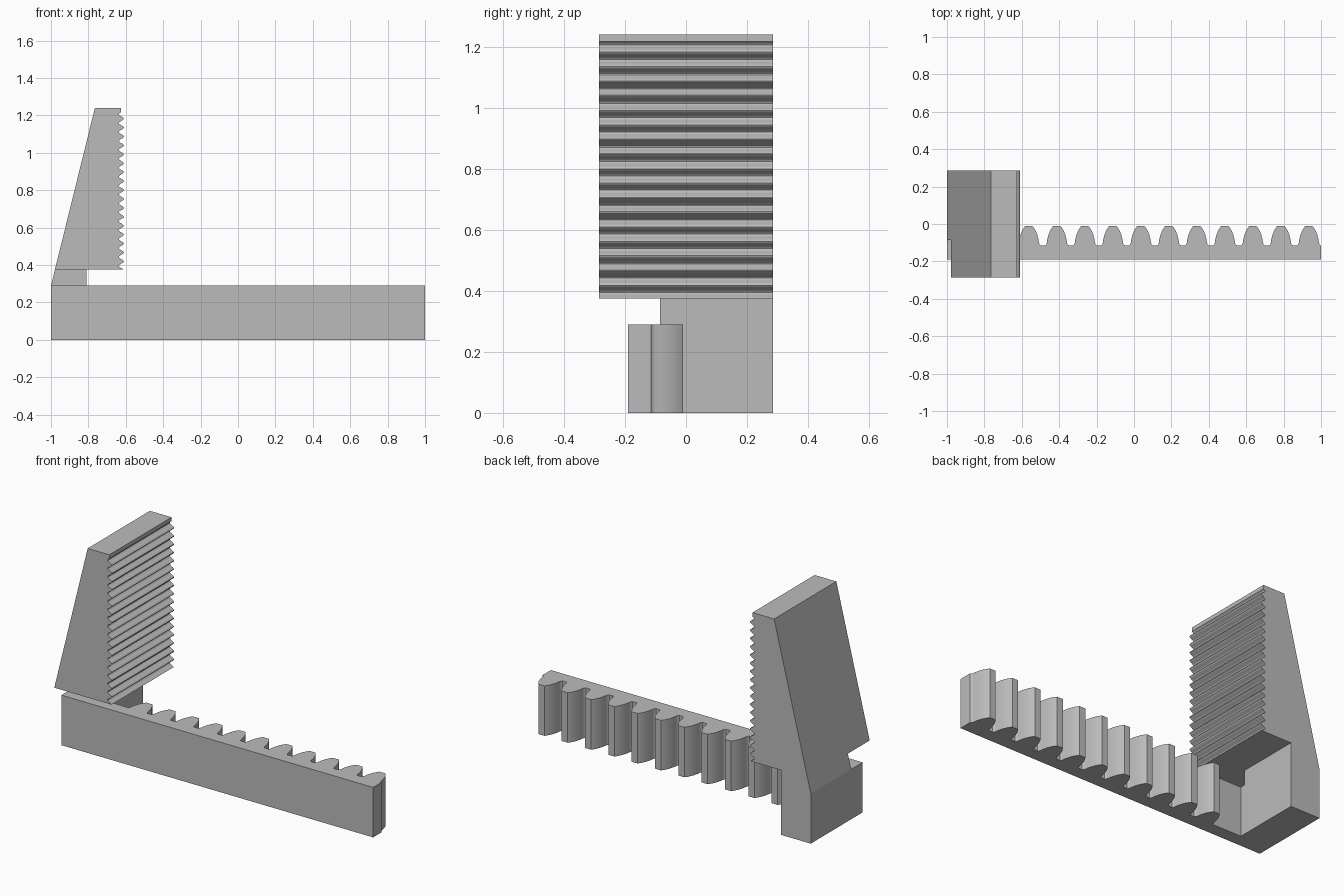
import bpy
import bmesh
import math
from mathutils import Vector

cube = bpy.data.objects.get("Cube")
if cube:
    bpy.data.objects.remove(cube, do_unlink=True)

grey = bpy.data.materials.new("plain_grey")
grey.use_nodes = True
colour = (0.5, 0.5, 0.5, 1.0)
grey.diffuse_color = colour
grey.node_tree.nodes["Principled BSDF"].inputs["Base Color"].default_value = colour


def extrude_profile(name, points, axis, start, end):
    """Solid prism from a closed 2D profile: axis 'z' uses (x, y), axis 'y' uses (x, z)."""
    if axis == "z":
        base = [Vector((a, b, start)) for a, b in points]
        step = Vector((0, 0, end - start))
    else:
        base = [Vector((a, start, b)) for a, b in points]
        step = Vector((0, end - start, 0))
    bm = bmesh.new()
    cap = bm.faces.new([bm.verts.new(p) for p in base])
    result = bmesh.ops.extrude_face_region(bm, geom=[cap], use_keep_orig=True)
    moved = [v for v in result["geom"] if isinstance(v, bmesh.types.BMVert)]
    bmesh.ops.translate(bm, verts=moved, vec=step)
    bmesh.ops.recalc_face_normals(bm, faces=bm.faces)
    mesh = bpy.data.meshes.new(name)
    bm.to_mesh(mesh)
    bm.free()
    mesh.materials.append(grey)
    obj = bpy.data.objects.new(name, mesh)
    bpy.context.collection.objects.link(obj)
    bpy.ops.object.select_all(action="DESELECT")
    obj.select_set(True)
    bpy.context.view_layer.objects.active = obj
    bpy.ops.object.shade_smooth_by_angle(angle=math.radians(35))
    return obj


back, root, bar_top = 0.285, -0.115, 0.29
foot_left, foot_right = -1.0, -0.81

# Toothed bar, joined to the lower block of the foot
half_tooth = [(0.063, root), (0.057, -0.11), (0.054, -0.10), (0.051, -0.08),
              (0.045, -0.058), (0.037, -0.038), (0.028, -0.022), (0.019, -0.01)]
tooth = [(-dx, y) for dx, y in half_tooth] + half_tooth[::-1]
bar = [(foot_right, back), (foot_left, back), (foot_left, -0.19), (1.0, -0.19), (1.0, root)]
for i in reversed(range(11)):
    centre = -0.562 + 0.1497 * i
    bar += [(min(centre + dx, 0.998), y) for dx, y in reversed(tooth)]
bar.append((foot_right, root))
extrude_profile("toothed_bar", bar, "z", 0.0, bar_top)

# Neck between the foot and the jaw, following the sloped back
jaw_bottom, jaw_top = 0.375, 1.24
slope_x = -0.979
neck = [(foot_left, bar_top), (foot_right, bar_top),
        (foot_right, jaw_bottom), (slope_x, jaw_bottom)]
extrude_profile("jaw_neck", neck, "y", -0.085, back)

# Upright jaw with rounded gripping ridges
pitch, first_valley, lip = 0.0477, 0.395, 1.217
jaw = [(slope_x, jaw_bottom)]
steps = 18 * 12
for i in range(steps):
    z = jaw_bottom + (lip - jaw_bottom) * i / steps
    wave = math.cos(2 * math.pi * (z - first_valley) / pitch)
    jaw.append((-0.6235 - 0.0135 * wave, z))
jaw += [(-0.626, lip), (-0.626, jaw_top), (-0.765, jaw_top)]
extrude_profile("upright_jaw", jaw, "y", -back, back)
